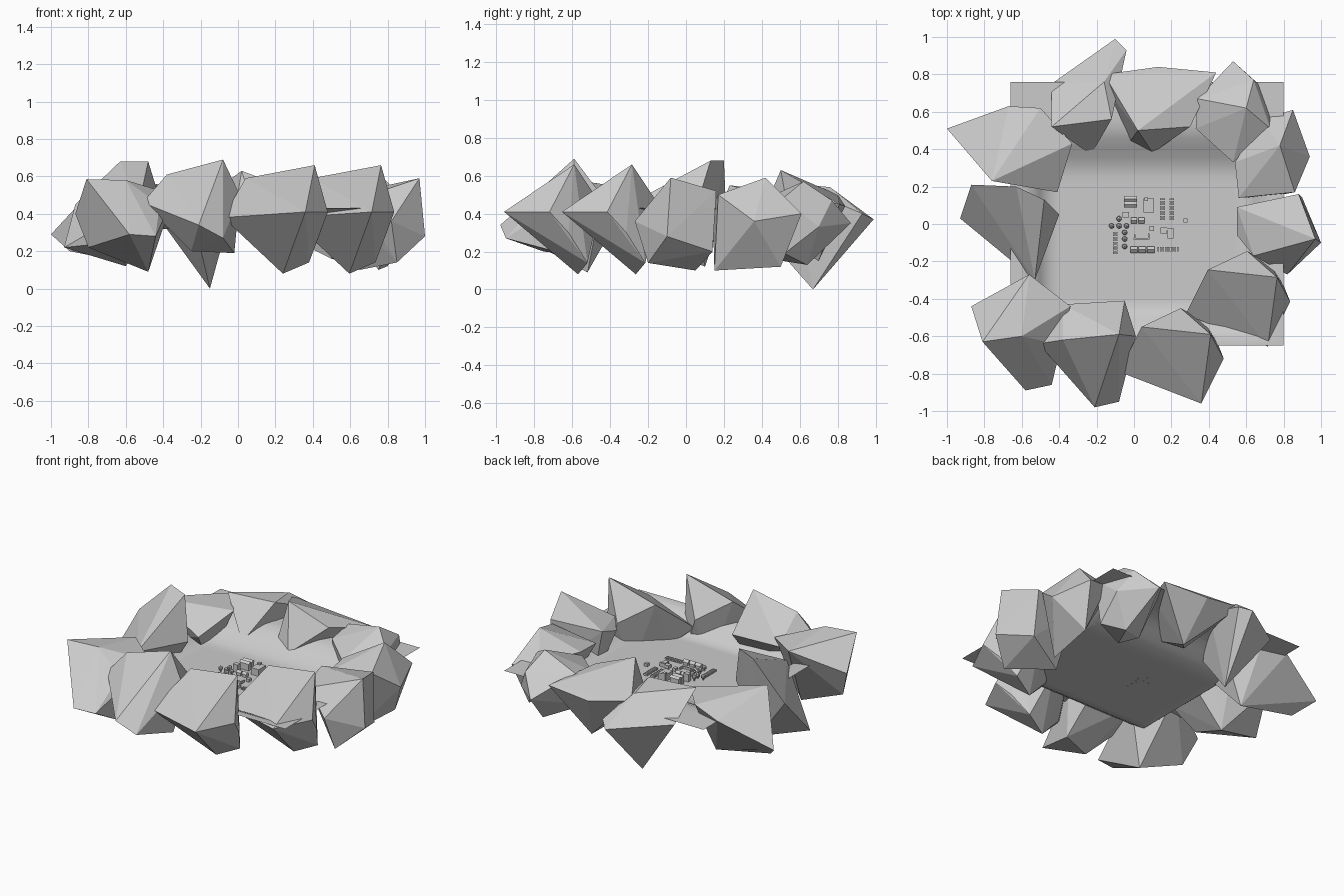
import bpy, bmesh, math
from mathutils import Vector, Matrix

BASE = 0.32   # valley floor height
RIM = 0.43    # height of the floor's outer edge


def finish(bm, name, smooth=False):
    bmesh.ops.recalc_face_normals(bm, faces=bm.faces)
    me = bpy.data.meshes.new(name)
    bm.to_mesh(me)
    bm.free()
    for p in me.polygons:
        p.use_smooth = smooth
    ob = bpy.data.objects.new(name, me)
    bpy.context.collection.objects.link(ob)
    return ob


def rock(name, *corners):
    """Faceted boulder: convex hull of its few main corners."""
    bm = bmesh.new()
    for c in corners:
        bm.verts.new(c)
    res = bmesh.ops.convex_hull(bm, input=bm.verts)
    junk = [g for g in res["geom_interior"] if isinstance(g, bmesh.types.BMVert)]
    bmesh.ops.delete(bm, geom=junk, context='VERTS')
    return finish(bm, name)


# ---- ring of boulders, counter-clockwise from the east
rock("rock_east", (.55, .09, .5), (.88, .16, .52), (.97, -.08, .59), (1, -.1, .28),
     (.82, -.27, .36), (.55, -.06, .45), (.64, -.17, .48), (.9, .14, .2), (.85, -.2, .14),
     (.65, .05, .1))
rock("rock_north_east", (.68, .56, .44), (.85, .61, .4), (.94, .36, .36), (.86, .17, .5),
     (.56, .14, .44), (.54, .33, .46), (.78, .42, .59), (.8, .5, .12), (.75, .15, .1))
rock("rock_north_right", (.34, .67, .5), (.64, .77, .47), (.73, .51, .48), (.53, .33, .44),
     (.33, .51, .46), (.53, .87, .35), (.72, .7, .33), (.6, .64, .13), (.5, .45, .16),
     (.38, .5, .22), (.7, .52, .19), (.6, .62, .57))
rock("rock_north", (-.16, .8, .5), (.13, .84, .44), (.44, .81, .45), (.3, .52, .52),
     (.1, .38, .35), (-.03, .43, .33), (.02, .5, .63), (.2, .7, .15), (-.1, .66, .5))
rock("rock_north_left", (-.1, .99, .37), (-.04, .93, .4), (-.44, .52, .56), (-.12, .56, .56),
     (-.16, .76, .54), (-.23, .37, .34), (-.15, .67, 0), (-.44, .75, .4))
rock("rock_north_west", (-1, .51, .29), (-.67, .63, .44), (-.5, .62, .5), (-.33, .43, .5),
     (-.41, .17, .4), (-.76, .23, .55), (-.9, .4, .2), (-.5, .4, .12))
rock("rock_west", (-.93, .03, .22), (-.87, .21, .45), (-.63, .2, .68), (-.48, .13, .68),
     (-.4, .05, .42), (-.53, -.3, .45), (-.64, -.19, .25), (-.6, .1, .12))
rock("rock_south_west", (-.87, -.44, .4), (-.56, -.27, .53), (-.34, -.44, .5), (-.44, -.86, .28),
     (-.58, -.89, .29), (-.81, -.63, .585), (-.6, -.6, .58), (-.48, -.52, .09), (-.8, -.5, .22),
     (-.42, -.64, .45))
rock("rock_south", (-.51, -.64, .46), (-.38, -.62, .61), (-.08, -.59, .69), (.01, -.6, .5),
     (-.05, -.41, .45), (-.21, -.98, .34), (-.08, -.95, .27), (-.25, -.75, .2), (-.02, -.65, .19),
     (-.38, -.43, .45))
south_right = rock("rock_south_right", (-.08, -.79, .38), (.04, -.55, .59), (.41, -.59, .66),
                   (.48, -.72, .41), (.36, -.96, .41), (.25, -.45, .45), (.24, -.57, .08),
                   (.38, -.52, .14), (.02, -.68, .3), (.44, -.62, .3))
# the south-east boulder repeats the same rock
south_east = bpy.data.objects.new("rock_south_east", south_right.data)
south_east.location = (.355, .305, 0)
bpy.context.collection.objects.link(south_east)

# ---- valley floor: square sheet, flat in the middle, rising to its rim
bm = bmesh.new()
bmesh.ops.create_grid(bm, x_segments=28, y_segments=28, size=1)
for v in bm.verts:
    x, y = v.co.x * .73 + .07, v.co.y * .705 + .055
    t = max((-.45 - x) / .12, (x - .6) / .12, (-.45 - y) / .14, (y - .26) / .28)
    t = min(1, max(0, t))
    v.co = (x, y, BASE + (RIM - BASE) * t * t * (3 - 2 * t))
finish(bm, "valley_floor", smooth=True)


# ---- village parts, all resting on the valley floor
def add_box(bm, x, y, w, d, h, z=BASE):
    m = Matrix.Translation((x, y, z + h / 2)) @ Matrix.Diagonal((w, d, h, 1))
    bmesh.ops.create_cube(bm, size=1, matrix=m)


def add_house(bm, x, y, w, d, h):
    """Walls with a gabled roof whose ridge runs along x."""
    add_box(bm, x, y, w, d, h)
    e, z, r = .003, BASE + h, d * .45
    ends = []
    for sx in (-1, 1):
        px = x + sx * (w / 2 + e)
        ends.append([bm.verts.new(c) for c in
                     ((px, y - d / 2 - e, z), (px, y + d / 2 + e, z), (px, y, z + r))])
    a, b = ends
    bm.faces.new(a)
    bm.faces.new(b)
    for i in range(3):
        j = (i + 1) % 3
        bm.faces.new((a[i], a[j], b[j], b[i]))


bm = bmesh.new()
for x in (0, .044, .09):
    add_house(bm, x, -.137, .034, .03, .02)
for x in (0, .04):
    add_house(bm, x, .018, .028, .026, .02)
for y in (.105, .135):
    add_house(bm, -.018, y, .064, .026, .045)
finish(bm, "houses")

bm = bmesh.new()
add_box(bm, .08, .1, .056, .075, .045)
add_box(bm, .065, .132, .02, .02, .055)
add_box(bm, -.045, .05, .035, .03, .05)
finish(bm, "tall_blocks")

# low yard walls and sheds
bm = bmesh.new()
for x, y, w, d, h in ((.04, -.08, .085, .008, .015), (.005, -.07, .008, .03, .015),
                      (.08, -.065, .008, .03, .015), (.16, -.035, .035, .03, .02),
                      (.195, -.055, .03, .045, .02), (.095, -.025, .022, .026, .02),
                      (.275, .018, .022, .022, .02), (.19, -.028, .04, .012, .025)):
    add_box(bm, x, y, w, d, h)
finish(bm, "yards_and_sheds")

# crop rows made of evenly spaced bars
bm = bmesh.new()
for x, y0, n in ((.152, .025, 9), (.202, .025, 9), (-.1, -.155, 9)):
    for i in range(n):
        add_box(bm, x, y0 + i * .0135, .026, .009, .012)
for i in range(9):
    add_box(bm, .13 + i * .013, -.135, .009, .026, .012)
finish(bm, "crop_rows")

# round trees on short trunks
bm = bmesh.new()
for x, y in ((-.12, -.01), (-.08, -.01), (-.04, -.01), (-.05, -.045),
             (-.05, -.08), (-.05, -.12), (-.08, .028)):
    add_box(bm, x, y, .006, .006, .016, BASE - .004)
    bmesh.ops.create_icosphere(bm, subdivisions=1, radius=.016,
                               matrix=Matrix.Translation((x, y, BASE + .024)))
finish(bm, "trees")
